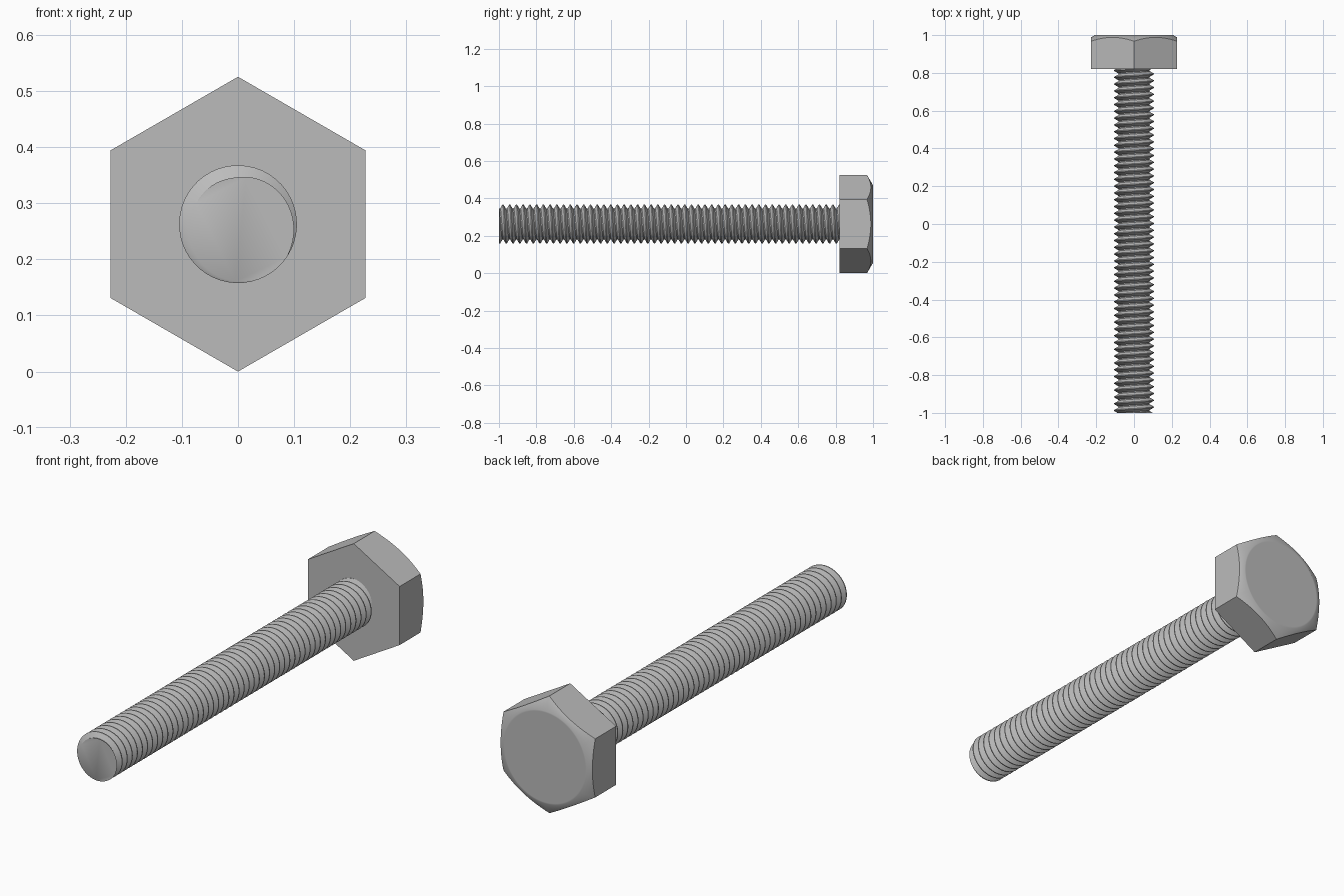
import bpy, bmesh
from math import pi, cos, sin, tan, radians, ceil

cube = bpy.data.objects.get("Cube")
if cube:
    bpy.data.objects.remove(cube, do_unlink=True)

APOTHEM = 0.2275
AXIS_Z = APOTHEM / cos(pi / 6)
HEAD_Y = 0.82
CREST, ROOT, PITCH = 0.105, 0.083, 0.036

steel = bpy.data.materials.new("grey steel")
steel.use_nodes = True
steel.diffuse_color = (0.5, 0.5, 0.5, 1)
steel.node_tree.nodes["Principled BSDF"].inputs["Base Color"].default_value = (0.5, 0.5, 0.5, 1)


def polar(bm, radius, angle, y):
    return bm.verts.new((radius * cos(angle), y, AXIS_Z + radius * sin(angle)))


def finish(bm, name):
    bmesh.ops.recalc_face_normals(bm, faces=bm.faces[:])
    mesh = bpy.data.meshes.new(name)
    bm.to_mesh(mesh)
    bm.free()
    mesh.materials.append(steel)
    obj = bpy.data.objects.new(name, mesh)
    bpy.context.collection.objects.link(obj)
    bpy.ops.object.select_all(action='DESELECT')
    obj.select_set(True)
    bpy.context.view_layer.objects.active = obj
    bpy.ops.object.shade_smooth_by_angle(angle=radians(35))
    return obj


# Hexagonal head, its back corners cut by a 30 degree cone
def build_head():
    bm = bmesh.new()
    count, flat = 96, 0.207
    rings = [[], [], [], []]
    for i in range(count):
        a = 2 * pi * i / count
        hexagon = APOTHEM / cos((a + pi / 6) % (pi / 3) - pi / 6)
        chamfer_y = 1 - (hexagon - flat) * tan(pi / 6)
        section = [(hexagon, HEAD_Y), (hexagon, chamfer_y), (flat, 1), (flat - 0.006, 1)]
        for ring, (r, y) in zip(rings, section):
            ring.append(polar(bm, r, a, y))
    for low, high in zip(rings, rings[1:]):
        for i in range(count):
            j = (i + 1) % count
            bm.faces.new((low[i], low[j], high[j], high[i]))
    bm.faces.new(rings[0])
    bm.faces.new(rings[-1])
    return finish(bm, "hex_head")


# Right-handed helical thread, trimmed flat at both ends
def build_shank():
    bm = bmesh.new()
    steps, start_angle = 48, radians(-55)
    tooth = [(-0.06, CREST), (0.06, CREST), (0.42, ROOT), (0.58, ROOT)]
    turns = ceil((HEAD_Y + 1) / PITCH) + 5
    rows = len(tooth) * turns
    columns = []
    for j in range(steps):
        column = []
        for i in range(rows):
            offset, r = tooth[i % len(tooth)]
            y = -1 + PITCH * (i // len(tooth) - 2 + offset + j / steps)
            column.append(polar(bm, r, start_angle - 2 * pi * j / steps, y))
        columns.append(column)
    for j in range(steps):
        # The last column meets the first one a full turn further along
        shift = len(tooth) if j == steps - 1 else 0
        here, beyond = columns[j], columns[(j + 1) % steps]
        if shift:
            here, beyond = here[shift:], beyond
            here, beyond = columns[j][:rows - shift], columns[0][shift:]
        for i in range(len(here) - 1):
            bm.faces.new((here[i], here[i + 1], beyond[i + 1], beyond[i]))
    for y, side in ((-1, -1), (HEAD_Y + 0.01, 1)):
        cut = bmesh.ops.bisect_plane(
            bm, geom=bm.verts[:] + bm.edges[:] + bm.faces[:], dist=1e-6,
            plane_co=(0, y, 0), plane_no=(0, side, 0), clear_outer=True)
        rim = [e for e in cut["geom_cut"] if isinstance(e, bmesh.types.BMEdge)]
        bmesh.ops.contextual_create(bm, geom=rim)
    return finish(bm, "threaded_shank")


build_head()
build_shank()
